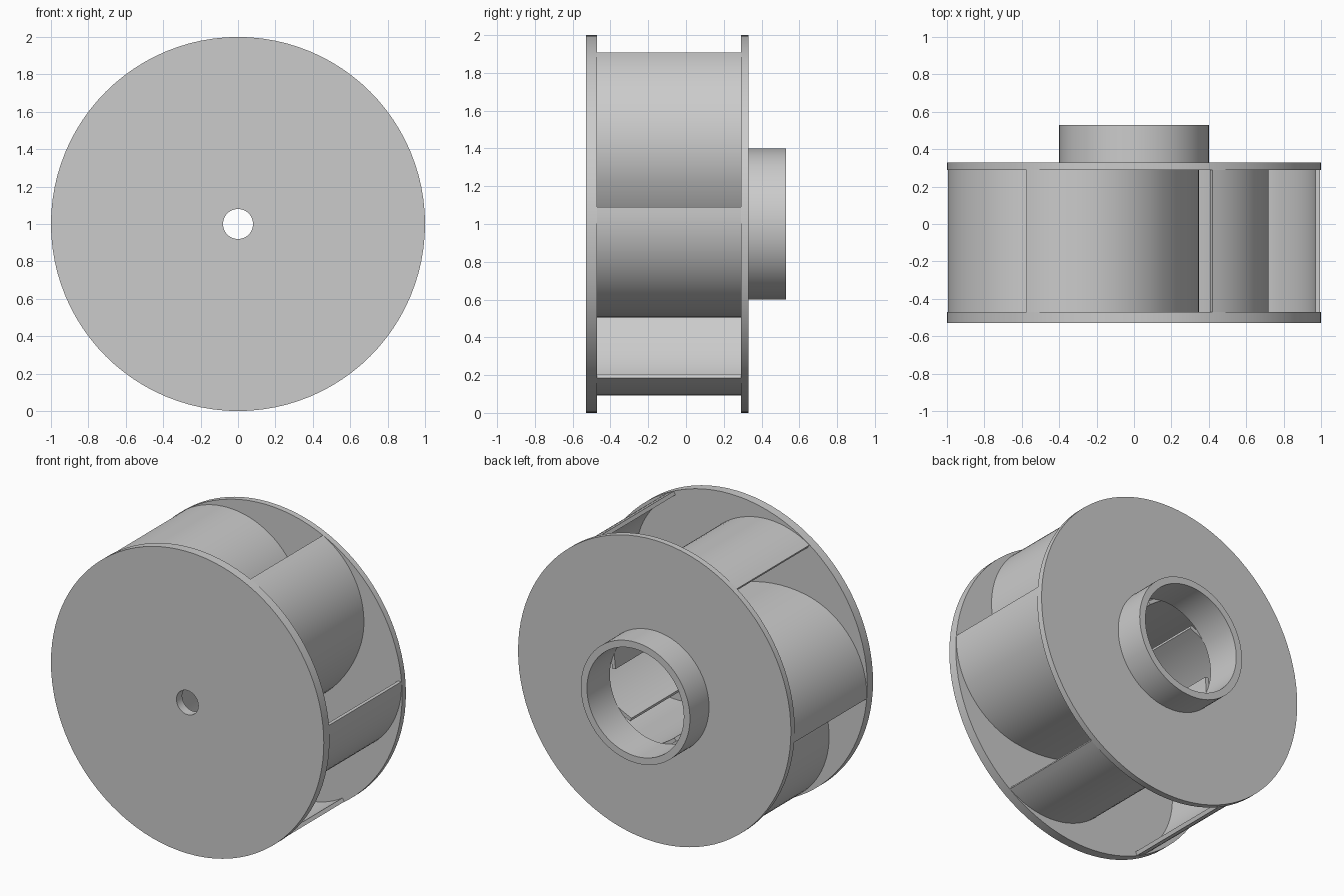
import bpy, bmesh
from math import sin, cos, pi, radians
from mathutils import Vector, Matrix

cube = bpy.data.objects.get("Cube")
if cube:
    bpy.data.objects.remove(cube, do_unlink=True)

grey = bpy.data.materials.new("plain grey")
grey.use_nodes = True
grey.diffuse_color = (0.6, 0.6, 0.6, 1)
grey.node_tree.nodes["Principled BSDF"].inputs["Base Color"].default_value = (0.6, 0.6, 0.6, 1)

SEGMENTS = 96
VANES = 6
FRONT, BACK = -0.47, 0.29      # inner faces of the two plates
THICKNESS = 0.025


def finish(name, bm):
    """Turn a bmesh into a shaded object with its axle at z = 1."""
    bmesh.ops.recalc_face_normals(bm, faces=bm.faces)
    mesh = bpy.data.meshes.new(name)
    bm.to_mesh(mesh)
    bm.free()
    mesh.materials.append(grey)
    obj = bpy.data.objects.new(name, mesh)
    obj.location.z = 1
    bpy.context.collection.objects.link(obj)
    bpy.ops.object.select_all(action='DESELECT')
    obj.select_set(True)
    bpy.context.view_layer.objects.active = obj
    bpy.ops.object.shade_smooth_by_angle(angle=radians(30))
    return obj


def lathe(name, profile):
    """Revolve a closed (radius, y) profile about the y axis."""
    bm = bmesh.new()
    rings = []
    for i in range(SEGMENTS):
        a = 2 * pi * i / SEGMENTS
        rings.append([bm.verts.new((r * cos(a), y, r * sin(a))) for r, y in profile])
    n = len(profile)
    for i in range(SEGMENTS):
        p, q = rings[i], rings[(i + 1) % SEGMENTS]
        for j in range(n):
            k = (j + 1) % n
            bm.faces.new((p[j], p[k], q[k], q[j]))
    return finish(name, bm)


def arc(centre, radius, start, end, steps):
    """Points and outward normals (x, z) along an arc in degrees."""
    result = []
    for i in range(steps + 1):
        a = radians(start + (end - start) * i / steps)
        normal = Vector((cos(a), sin(a)))
        result.append((centre + radius * normal, normal))
    return result


# Front plate with its shaft hole
lathe("front_plate", [(0.08, -0.53), (1, -0.53), (1, FRONT), (0.08, FRONT)])

# Back plate with its raised inlet collar
lathe("back_plate_and_collar", [(0.355, BACK), (1, BACK), (1, 0.33),
                                (0.4, 0.33), (0.4, 0.53), (0.355, 0.53)])

# Vane path: a tight arc near the rim blending into a flatter one at the inlet
bend = -20
tight, flat = 0.552, 0.85
c1 = Vector((0.168, 0.415))
c2 = c1 - (flat - tight) * Vector((cos(radians(bend)), sin(radians(bend))))
path = arc(c1, tight, 63, bend, 20) + arc(c2, flat, bend, -68, 12)[1:]

# Curved vanes between the plates
for v in range(VANES):
    bm = bmesh.new()
    sections = []
    for point, normal in path:
        inner = point - normal * THICKNESS
        sections.append([bm.verts.new((p.x, y, p.y)) for p, y in
                         ((point, FRONT), (point, BACK), (inner, BACK), (inner, FRONT))])
    for a, b in zip(sections, sections[1:]):
        for j in range(4):
            k = (j + 1) % 4
            bm.faces.new((a[j], a[k], b[k], b[j]))
    bm.faces.new(sections[0])
    bm.faces.new(sections[-1])
    bm.transform(Matrix.Rotation(2 * pi * v / VANES, 4, 'Y'))
    finish(f"vane_{v + 1}", bm)
